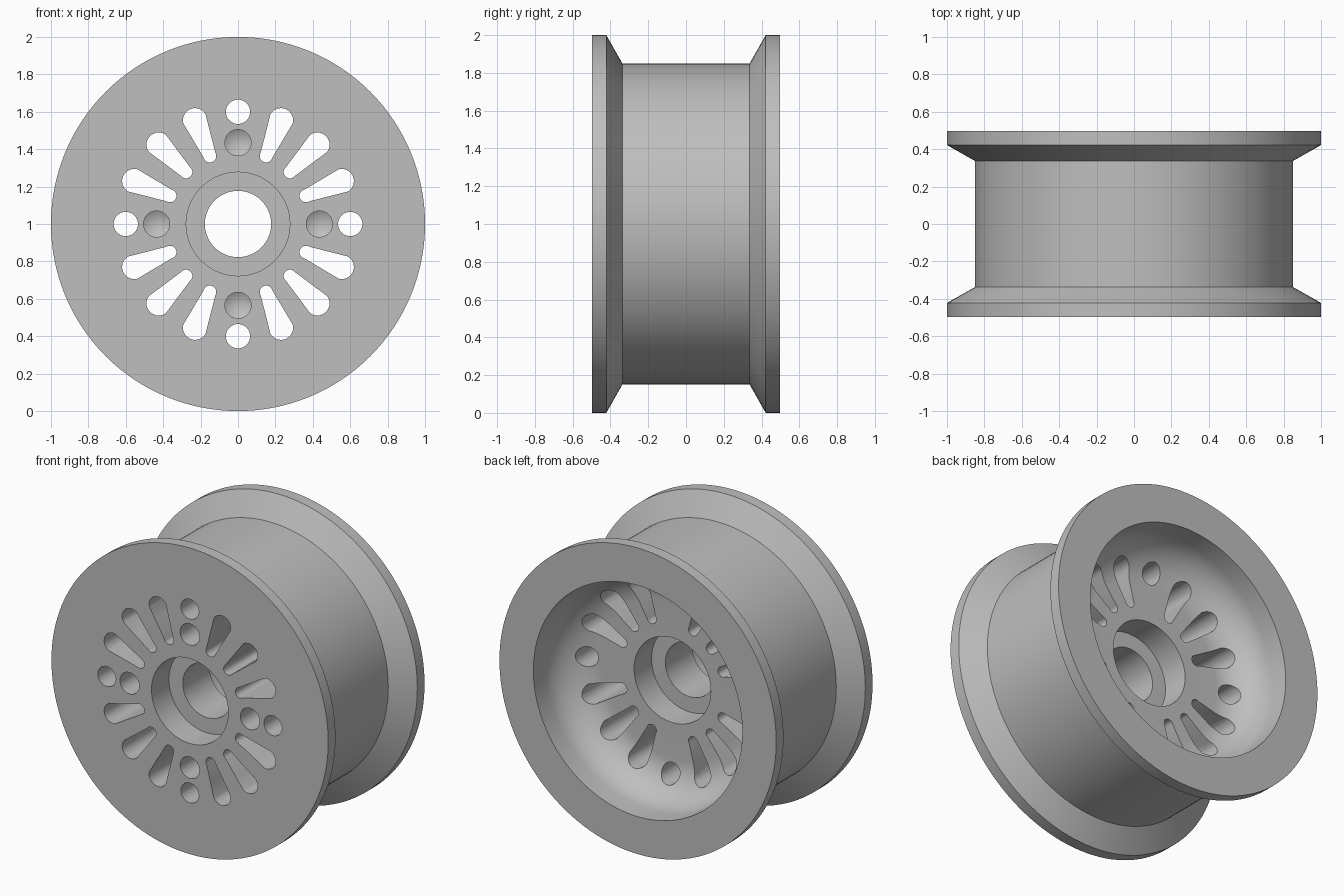
import bpy, bmesh, math
from mathutils import Matrix, Vector

cube = bpy.data.objects.get("Cube")
if cube:
    bpy.data.objects.remove(cube, do_unlink=True)

SEGMENTS = 128
CENTRE = Vector((0, 0, 1))
HALF = 0.497          # half of the wheel width
WEB = 0.14            # rear surface of the central web

metal = bpy.data.materials.new("plain grey metal")
grey = (0.52, 0.52, 0.52, 1)
metal.diffuse_color = grey
metal.use_nodes = True
metal.node_tree.nodes["Principled BSDF"].inputs["Base Color"].default_value = grey


def make_object(name, bm):
    bmesh.ops.recalc_face_normals(bm, faces=bm.faces)
    mesh = bpy.data.meshes.new(name)
    bm.to_mesh(mesh)
    bm.free()
    mesh.materials.append(metal)
    obj = bpy.data.objects.new(name, mesh)
    obj.location = CENTRE
    bpy.context.collection.objects.link(obj)
    return obj


def lathe(bm, profile):
    """Turn a closed (radius, y) profile around the y axis."""
    verts = [bm.verts.new((r, y, 0)) for r, y in profile]
    edges = [bm.edges.new((v, verts[i - 1])) for i, v in enumerate(verts)]
    bmesh.ops.spin(bm, geom=verts + edges, axis=(0, 1, 0), cent=(0, 0, 0),
                   angle=math.tau, steps=SEGMENTS, use_merge=True)
    bmesh.ops.remove_doubles(bm, verts=bm.verts, dist=1e-5)


def arc(centre, radius, start, end, steps):
    return [(centre[0] + radius * math.cos(a), centre[1] + radius * math.sin(a))
            for a in (start + (end - start) * i / steps for i in range(steps + 1))]


def prism(bm, outline, turn, y0, y1, tip=None):
    """Extrude an outline along y, turned around the axle, with an optional cone end."""
    rot = Matrix.Rotation(turn, 3, 'Y')
    front = [bm.verts.new(rot @ Vector((u, y0, v))) for u, v in outline]
    back = [bm.verts.new(rot @ Vector((u, y1, v))) for u, v in outline]
    bm.faces.new(front)
    apex = bm.verts.new(rot @ Vector(tip)) if tip else None
    if not tip:
        bm.faces.new(back)
    for i in range(len(front)):
        bm.faces.new((front[i - 1], front[i], back[i], back[i - 1]))
        if tip:
            bm.faces.new((back[i - 1], back[i], apex))


# Turned wheel body: rim flanges, barrel, rear dish with fillet, stepped hub
fillet = 0.24
wall = 0.755
outer = [(0.277, -HALF), (1, -HALF), (1, -0.422), (0.85, -0.337),
         (0.85, 0.337), (1, 0.422), (1, HALF), (wall, HALF)]
dish = arc((wall - fillet, WEB + fillet), fillet, 0, -math.pi / 2, 14)
hub = [(0.277, WEB), (0.277, WEB - 0.18), (0.177, WEB - 0.18),
       (0.177, -HALF + 0.18), (0.277, -HALF + 0.18)]
body = bmesh.new()
lathe(body, outer + dish + hub)
wheel = make_object("wheel_body", body)

# Cutters: tapered slots, round through holes and blind drilled holes
cut = bmesh.new()
big, small, r_out, r_in = 0.065, 0.034, 0.6, 0.393
tangent = math.acos((big - small) / (r_out - r_in))
slot = (arc((r_out, 0), big, -tangent, tangent, 20)
        + arc((r_in, 0), small, tangent, math.tau - tangent, 16))
round_hole = arc((r_out, 0), big, 0, math.tau, 32)[:-1]
blind_hole = arc((0.435, 0), 0.07, 0, math.tau, 32)[:-1]
for i in range(16):
    turn = i * math.tau / 16
    if i % 4:
        prism(cut, slot, turn, -0.7, 0.4)
    else:
        prism(cut, round_hole, turn, -0.7, 0.4)
        prism(cut, blind_hole, turn, -0.7, -0.2, tip=(0.435, -0.16, 0))
cutter = make_object("hole_cutter", cut)
cutter.hide_render = True

# Cut the holes and smooth the round surfaces
bpy.ops.object.select_all(action='DESELECT')
bpy.context.view_layer.objects.active = wheel
wheel.select_set(True)
mod = wheel.modifiers.new("holes", 'BOOLEAN')
mod.operation = 'DIFFERENCE'
mod.solver = 'EXACT'
mod.object = cutter
bpy.ops.object.modifier_apply(modifier=mod.name)
bpy.data.objects.remove(cutter, do_unlink=True)
bpy.ops.object.shade_smooth_by_angle(angle=math.radians(25))
